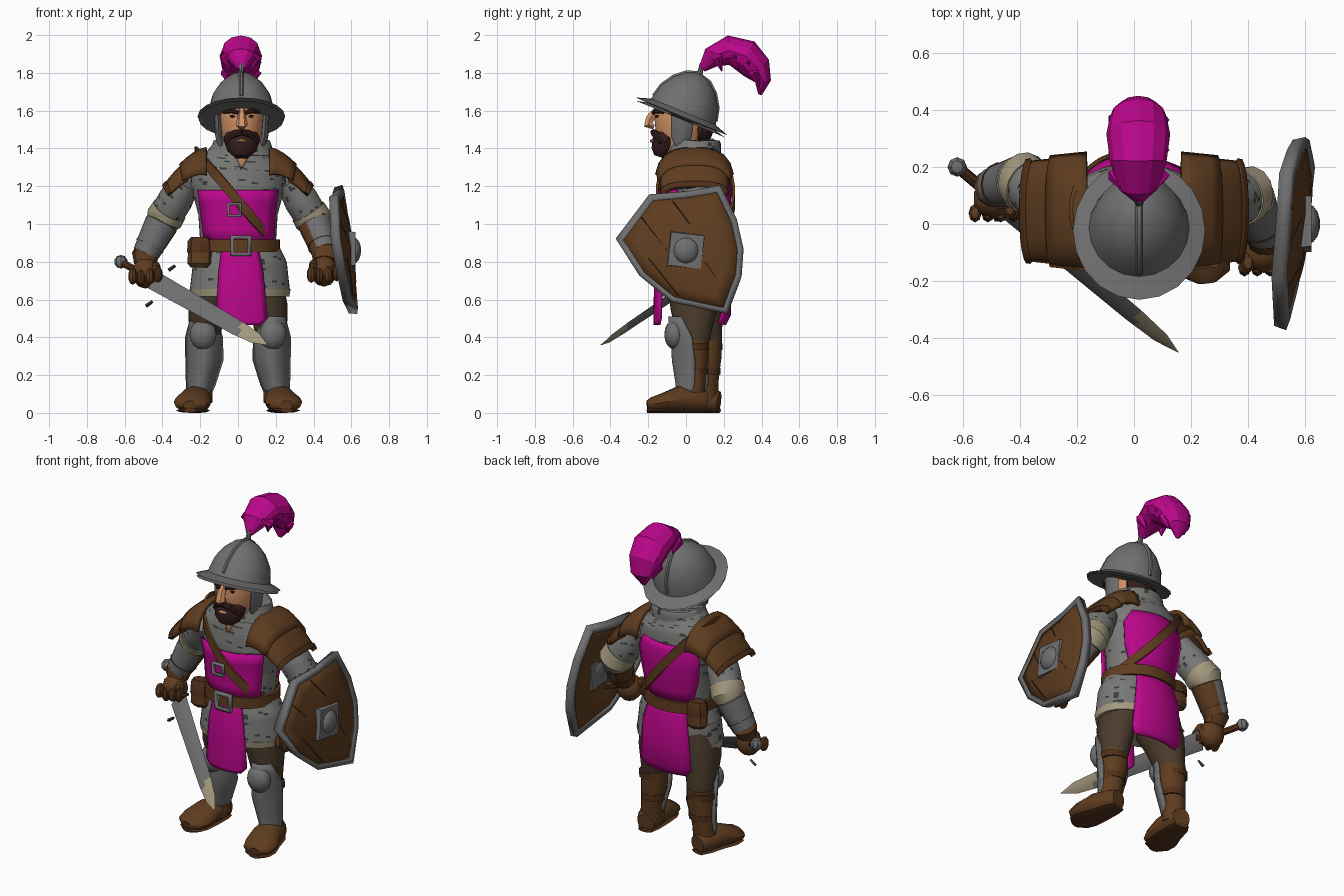
import bpy, bmesh, math, random
from mathutils import Vector as V

random.seed(4)
if bpy.data.objects.get("Cube"):
    bpy.data.objects.remove(bpy.data.objects["Cube"])


def material(name, r, g, b):
    m = bpy.data.materials.new(name)
    m.use_nodes = True
    m.diffuse_color = (r, g, b, 1)
    m.node_tree.nodes["Principled BSDF"].inputs["Base Color"].default_value = (r, g, b, 1)
    return m


PLUM = material("magenta_cloth", .5, .002, .26)
STEEL = material("steel", .16, .16, .165)
MAIL = material("mail", .19, .19, .185)
LEATHER = material("leather", .115, .046, .014)
DARK = material("dark_leather", .08, .029, .01)
TROUSER = material("trouser_cloth", .07, .045, .026)
CREAM = material("linen", .37, .32, .21)
SKIN = material("skin", .65, .29, .13)
HAIR = material("hair", .035, .012, .012)
SHADE = material("dark_iron", .045, .045, .047)


def finish(name, bm, mats, rule=None, thick=0, angle=35):
    """Turn a bmesh into a shaded object; rule picks a material for each face."""
    bmesh.ops.recalc_face_normals(bm, faces=bm.faces)
    if rule:
        for f in bm.faces:
            f.material_index = rule(f)
    me = bpy.data.meshes.new(name)
    bm.to_mesh(me)
    bm.free()
    ob = bpy.data.objects.new(name, me)
    bpy.context.collection.objects.link(ob)
    for m in mats if isinstance(mats, tuple) else (mats,):
        me.materials.append(m)
    if thick:
        mod = ob.modifiers.new("thickness", "SOLIDIFY")
        mod.thickness, mod.offset = thick, 0
    bpy.ops.object.select_all(action="DESELECT")
    bpy.context.view_layer.objects.active = ob
    ob.select_set(True)
    bpy.ops.object.shade_smooth_by_angle(angle=math.radians(angle))


def bridge(bm, rows, closed):
    for a, b in zip(rows, rows[1:]):
        n = len(a)
        for i in range(n if closed else n - 1):
            j = (i + 1) % n
            bm.faces.new((a[i], a[j], b[j], b[i]))


def tube(name, rings, mats, n=14, side=(1, 0, 0), sub=1, **kw):
    """Loft ellipses (x, y, z, radius across, radius deep) along a path."""
    pts = []
    for a, b in zip(rings, rings[1:]):
        pts += [[p + (q - p) * k / sub for p, q in zip(a, b)] for k in range(sub)]
    pts.append(rings[-1])
    bm, rows = bmesh.new(), []
    path = (V(rings[-1][:3]) - V(rings[0][:3])).normalized()
    for i, p in enumerate(pts):
        t = V(pts[min(i + 1, len(pts) - 1)][:3]) - V(pts[max(i - 1, 0)][:3])
        t = t.normalized() if t.length > 1e-5 else path
        u = (V(side) - t * t.dot(V(side))).normalized()
        w = t.cross(u)
        angles = [math.tau * k / n for k in range(n)]
        rows.append([bm.verts.new(V(p[:3]) + u * p[3] * math.cos(a) + w * p[4] * math.sin(a)) for a in angles])
    bridge(bm, rows, True)
    bm.faces.new(rows[0])
    bm.faces.new(rows[-1])
    finish(name, bm, mats, **kw)


def sheet(name, f, nu, nv, mats, thick, **kw):
    """Thin surface from f(u, v), both running 0 to 1."""
    bm = bmesh.new()
    bridge(bm, [[bm.verts.new(f(i / nu, j / nv)) for i in range(nu + 1)] for j in range(nv + 1)], False)
    bmesh.ops.remove_doubles(bm, verts=bm.verts, dist=.0005)
    finish(name, bm, mats, thick=thick, **kw)


def panel(name, rows, mats, thick=.016, **kw):
    """Bowed hanging panel; rows are (z, centre x, half width, y, bow)."""
    def f(u, v):
        k = min(int(v * (len(rows) - 1)), len(rows) - 2)
        q = v * (len(rows) - 1) - k
        z, cx, hw, y, bow = [a + (b - a) * q for a, b in zip(rows[k], rows[k + 1])]
        s = 2 * u - 1
        return (cx + hw * s, y + bow * s * s, z)
    sheet(name, f, 8, 2 * (len(rows) - 1), mats, thick, **kw)


def ball(name, loc, size, mats, seg=12, **kw):
    bm = bmesh.new()
    bmesh.ops.create_uvsphere(bm, u_segments=seg, v_segments=seg // 2 + 1, radius=1)
    for v in bm.verts:
        v.co = V(c * s for c, s in zip(v.co, size)) + V(loc)
    finish(name, bm, mats, **kw)


def band(name, c, rx, ry, tilt, width, thick, mats, n=32):
    """Flat strap in a loop around the body."""
    bm, rows = bmesh.new(), []
    for k in range(n + 1):
        a = math.tau * k / n
        p = V(c) + V((rx * math.cos(a), ry * math.sin(a), -tilt * math.cos(a)))
        t = V((-rx * math.sin(a), ry * math.cos(a), tilt * math.sin(a))).normalized()
        o = V((math.cos(a), math.sin(a), 0))
        w = t.cross(o).normalized() * width / 2
        o *= thick
        rows.append([bm.verts.new(q) for q in (p + w, p + w + o, p - w + o, p - w)])
    bridge(bm, rows, True)
    bmesh.ops.remove_doubles(bm, verts=bm.verts, dist=.0005)
    finish(name, bm, mats)


flecks = lambda f: int(random.random() < .07)

# Mail shirt, linen hem and collar
tube("mail_shirt", [(.01, .04, .65, .265, .185), (.01, .04, .78, .25, .175), (0, .04, .9, .2, .15),
     (0, .05, 1.05, .21, .16), (0, .05, 1.2, .25, .17), (.01, .05, 1.3, .25, .16),
     (.015, .04, 1.37, .18, .14), (.02, .03, 1.43, .14, .12)], (MAIL, SHADE), n=44, sub=10, rule=flecks)
tube("linen_hem", [(.01, .04, .615, .262, .182), (.01, .04, .655, .268, .188)], CREAM, n=24)
tube("mail_collar", [(.02, .04, 1.35, .18, .145), (.02, .05, 1.44, .15, .135), (.02, .05, 1.445, .12, .1)],
     (MAIL, SHADE), n=36, sub=5, rule=flecks)
panel("neck_opening", [(1.43, .02, .07, -.093, .03), (1.3, .02, .004, -.128, 0)], SKIN, thick=.009)

# Tabard
panel("tabard_chest", [(1.18, .0, .21, -.14, .09), (1.05, .0, .195, -.13, .09), (.9, .005, .18, -.13, .08)], PLUM)
panel("tabard_front_skirt", [(.9, .01, .09, -.13, .02), (.75, .015, .115, -.16, .03), (.5, .02, .135, -.165, .03),
      (.465, .02, .1, -.163, .02)], PLUM)
panel("tabard_back", [(1.26, .0, .16, .222, -.05), (1.18, 0, .205, .235, -.08), (1.05, 0, .19, .225, -.08),
      (.9, 0, .15, .2, -.05)], PLUM)
panel("tabard_back_skirt", [(.9, 0, .12, .2, -.03), (.75, 0, .15, .235, -.04), (.52, .0, .17, .23, -.04),
      (.47, 0, .15, .205, -.03)], PLUM)

# Belts, buckles and pouches
band("waist_belt", (.0, .04, .885), .205, .175, 0, .065, .018, LEATHER)
band("shoulder_strap", (-.015, .05, 1.14), .2, .195, .245, .05, .014, LEATHER)
for cx, cz, r in ((.015, .885, .06), (-.02, 1.075, .042)):
    sheet("buckle", lambda u, v: (cx + (r * (1 - .35 * v)) * math.cos(math.tau * u + math.pi / 4) * 1.3, -.165,
          cz + r * (1 - .35 * v) * math.sin(math.tau * u + math.pi / 4) * 1.3), 4, 1, STEEL, .018)
for loc in ((-.2, -.07), (-.18, .15)):
    tube("pouch", [(*loc, .77, .05, .035), (*loc, .79, .068, .05), (*loc, .9, .062, .045)], LEATHER, n=8)
    tube("pouch_flap", [(*loc, .85, .07, .055), (*loc, .91, .066, .05), (*loc, .93, .05, .035)], DARK, n=8)

# Legs: the left one stands slightly forward
for s, dy, side in ((1, 0, "left"), (-1, .07, "right")):
    tube(side + "_thigh", [(s * .12, .05, .68, .12, .15), (s * .165, .04 + dy / 2, .55, .1, .125),
         (s * .18, .04 + dy, .37, .078, .083)], TROUSER)
    tube(side + "_boot_shaft", [(s * .18, .045 + dy, .385, .08, .078), (s * .18, .045 + dy, .3, .08, .075),
         (s * .197, .045 + dy, .18, .065, .06), (s * .205, .03 + dy, .06, .07, .07)], LEATHER)
    for z, r in ((.35, .084), (.22, .074)):
        tube(side + "_boot_strap", [(s * .187, .045 + dy, z - .018, r, r - .004),
             (s * .187, .045 + dy, z + .018, r, r - .004)], DARK)
    foot = [(.2, .105, .06, .05, .055), (.21, .06, .065, .07, .065), (.225, -.04, .072, .085, .07),
            (.243, -.12, .055, .098, .05), (.252, -.175, .045, .085, .04), (.255, -.205, .04, .035, .025)]
    tube(side + "_boot_foot", [(s * x, y + dy, z, a, b) for x, y, z, a, b in foot], LEATHER)
    tube(side + "_sole", [(s * x, y + dy, .013, a * .9, .013) for x, y, z, a, b in foot], DARK, n=8)
    panel(side + "_greave", [(.51, s * .183, .06, -.085 + dy, .06), (.4, s * .18, .092, -.07 + dy, .1),
          (.28, s * .178, .092, -.065 + dy, .11), (.15, s * .197, .07, -.045 + dy, .09),
          (.11, s * .205, .06, -.045 + dy, .08)], STEEL, thick=.02)
    ball(side + "_knee_cap", (s * .185, -.06 + dy, .415), (.073, .055, .08), STEEL, seg=14)

# Arms: shoulder, elbow, wrist, hand
ARMS = {"left": (1, (.27, .06, 1.23), (.4, .1, 1.02), (.46, -.03, .85), (.455, -.1, .75)),
        "right": (-1, (-.27, .06, 1.23), (-.39, .15, 1.03), (-.49, .13, .84), (-.49, .09, .74))}
for side, (s, sh, el, wr, ha) in ARMS.items():
    sh, el, wr, ha = map(V, (sh, el, wr, ha))
    bracer_rule = lambda f: int(f.normal.x * s * .9 - f.normal.y * .3 < -.4)
    tube(side + "_mail_sleeve", [(*sh, .075, .085), (*sh.lerp(el, .5), .092, .095), (*el, .088, .092)],
         (MAIL, SHADE), n=32, sub=9, rule=flecks)
    tube(side + "_linen_cuff", [(*sh.lerp(el, .78), .097, .1), (*el, .1, .104), (*el.lerp(wr, .14), .085, .088)], CREAM)
    tube(side + "_bracer", [(*el.lerp(wr, .05), .07, .075), (*el.lerp(wr, .15), .09, .092),
         (*el.lerp(wr, .6), .08, .082), (*wr, .07, .072)], (STEEL, LEATHER), sub=2, rule=bracer_rule)
    for q in (.3, .75):
        p = el.lerp(wr, q)
        tube(side + "_bracer_strap", [(*p, .089 - .012 * q, .092 - .012 * q),
             (*p.lerp(wr, .12), .088 - .012 * q, .09 - .012 * q)], (STEEL, DARK), rule=bracer_rule)
    tube(side + "_glove_cuff", [(*wr.lerp(el, .1), .062, .062), (*wr, .072, .072), (*wr.lerp(ha, .5), .06, .055)], LEATHER, n=10)
    ball(side + "_fist", ha, (.075, .072, .082), LEATHER, seg=10)
    for k in range(4):
        p = ha + V((.045 * (k - 1.5), -.052, -.025 + .008 * abs(k - 1)))
        ball(side + "_finger", p, (.024, .034, .045), DARK if k % 2 else LEATHER, seg=8)
    ball(side + "_thumb", ha + V((-s * .055, -.035, .03)), (.025, .04, .032), LEATHER, seg=8)

    # Overlapping shoulder plates that curl down over the arm
    for part, v0, v1, lift in (("inner", 0, .62, .012), ("outer", .5, 1, 0), ("rim", .94, 1.02, .008)):
        def plate(u, v):
            q, a = v0 + (v1 - v0) * v, math.radians(-80 + 160 * u)
            return (s * (.165 + .2 * q + .025 * q * math.cos(a)), .045 + (.19 - .02 * q + lift) * math.sin(a),
                    1.385 + lift - .19 * q ** 1.6 - (.18 - .12 * q) * (1 - math.cos(a)) ** 1.4)
        sheet(side + "_pauldron_" + part, plate, 10, 4, DARK if part == "rim" else LEATHER, .022)

# Sword and guard ends
pommel, tip = V((-.62, .2, .8)), V((.155, -.45, .36))
along = lambda t, a, b: (*pommel.lerp(tip, t), a, b)
ball("sword_pommel", pommel, (.036, .036, .036), STEEL, seg=8)
tube("sword_grip", [along(0, .02, .02), along(.24, .02, .02)], DARK, n=8, side=(0, 0, 1))
tube("sword_blade", [along(.23, .055, .012), along(.8, .045, .01), along(.92, .034, .008), along(1, .002, .002)],
     (STEEL, CREAM), n=4, sub=4, side=(.5, .6, 1), rule=lambda f: int(f.calc_center_median().x > .02))
for c in ((-.35, -.01, .77), (-.47, .02, .58)):
    tube("guard_end", [(c[0] - .018, c[1], c[2] - .015, .012, .01), (c[0] + .018, c[1], c[2] + .01, .008, .008)],
         SHADE, n=4, side=(0, 1, 0))

# Shield
OUT = [(-.19, 1.15), (.01, 1.165), (.18, 1.2), (.265, 1.02), (.3, .865), (.29, .72), (.22, .525), (-.07, .59),
       (-.24, .73), (-.365, .92)]
def on_shield(y, z, r, lift=0):
    return V((.548 + .09 * y - .11 * (z - .86) + .05 * (1 - r * r) + lift, y, z))
def shield_part(r0, r1, lift):
    def f(u, v):
        y, z = OUT[round(u * len(OUT)) % len(OUT)]
        r = r0 + (r1 - r0) * v
        return on_shield(y * r, .86 + (z - .86) * r, r, lift)
    return f
sheet("shield_board", shield_part(.001, .95, 0), len(OUT), 4, LEATHER, .025)
sheet("shield_rim", shield_part(.9, 1, .004), len(OUT), 1, STEEL, .045)
for y0, z0, y1, z1 in ((-.24, 1.04, -.1, .86), (-.07, 1.12, .02, 1.0), (-.2, .82, -.04, .62), (.1, .8, .2, .66)):
    line = [(y0 + (y1 - y0) * k / 8, z0 + (z1 - z0) * k / 8) for k in range(9)]
    tube("plank_seam", [(*on_shield(y, z, min(.95, math.hypot(y, z - .86) / .34), .01), .003, .003)
         for y, z in line], DARK, n=4)
tube("boss_plate", [(.58, 0, .86, .13, .13), (.622, 0, .86, .125, .125)], STEEL, n=4, side=(0, 1, .8))
ball("shield_boss", (.61, 0, .86), (.043, .07, .07), STEEL, seg=14)
tube("shield_grip", [(.535, -.17, .77, .02, .02), (.47, -.1, .76, .02, .02), (.54, .02, .78, .02, .02)],
     DARK, n=6, side=(0, 0, 1))

# Head and face
tube("head", [(.02, .02, 1.34, .085, .085), (.02, -.03, 1.41, .09, .1), (.02, -.025, 1.48, .112, .135),
     (.02, -.025, 1.57, .12, .145), (.02, -.01, 1.66, .12, .13)], SKIN, n=16)
tube("nose", [(.02, -.155, 1.605, .016, .018), (.02, -.19, 1.56, .024, .026), (.02, -.2, 1.525, .033, .028),
     (.02, -.17, 1.513, .02, .014)], SKIN, n=6)
tube("beard", [(.02, -.14, 1.355, .04, .03), (.02, -.13, 1.385, .075, .055), (.02, -.115, 1.43, .092, .068),
     (.02, -.09, 1.462, .095, .075)], HAIR, n=12)
ball("back_hair", (.02, .085, 1.5), (.1, .06, .07), HAIR)
ball("lower_lip", (.02, -.178, 1.44), (.03, .014, .01), SKIN, seg=8)
for s in (-1, 1):
    x = lambda d: .02 + s * d
    tube("moustache", [(x(0), -.172, 1.487, .016, .018), (x(.04), -.163, 1.477, .02, .02),
         (x(.085), -.13, 1.43, .012, .012)], HAIR, n=8, side=(0, 0, 1))
    tube("eyebrow", [(x(.015), -.173, 1.588, .01, .01), (x(.055), -.16, 1.6, .013, .014),
         (x(.095), -.12, 1.59, .007, .008)], HAIR, n=6, side=(0, 0, 1))
    ball("eye", (x(.048), -.152, 1.57), (.016, .012, .008), HAIR, seg=8)
    tube("cheek_guard", [(x(.1), -.03, 1.4, .018, .025), (x(.12), -.025, 1.46, .02, .055),
         (x(.128), -.015, 1.6, .02, .065)], STEEL, n=8)

# Helmet tipped back, with a low raised comb
base, up, back = V((.018, -.018, 1.583)), V((0, .38, .925)), V((0, .925, -.38))
PROFILE = ((-.01, .165), (-.03, .226), (-.014, .232), (.012, .176), (.03, .172), (.1, .155), (.165, .115),
           (.21, .065), (.23, .012))
tube("helmet", [(*(base + up * h), r, r * (1.13 if r > .2 else 1.05)) for h, r in PROFILE], STEEL, n=20, angle=30)
comb = [base + back * r * 1.03 * e + up * h for e, part in ((-1, PROFILE[4:]), (1, PROFILE[-2:3:-1])) for h, r in part]
tube("helmet_comb", [(*p, .012, .012) for p in comb], STEEL, n=6)
tube("plume_socket", [(.018, .07, 1.78, .016, .016), (.018, .085, 1.85, .012, .012)], STEEL, n=8)

# Plume with ragged feather tips
tube("plume", [(.018, .085, 1.82, .018, .02), (.015, .135, 1.882, .075, .056), (.015, .225, 1.92, .1, .078),
     (.015, .315, 1.89, .112, .09), (.015, .375, 1.825, .1, .078), (.015, .408, 1.755, .07, .042),
     (.012, .392, 1.685, .012, .01)], PLUM, n=12, angle=20)
for s in (-1, 1):
    for y, z in ((.15, 1.87), (.24, 1.88), (.31, 1.845), (.345, 1.79)):
        tube("plume_feather", [(.015 + s * .055, y - .02, z + .04, .012, .012), (.015 + s * .08, y + .02, z + .01, .03, .03),
             (.015 + s * .055, y + .04, z - .06, .004, .004)], PLUM, n=5, angle=20)
